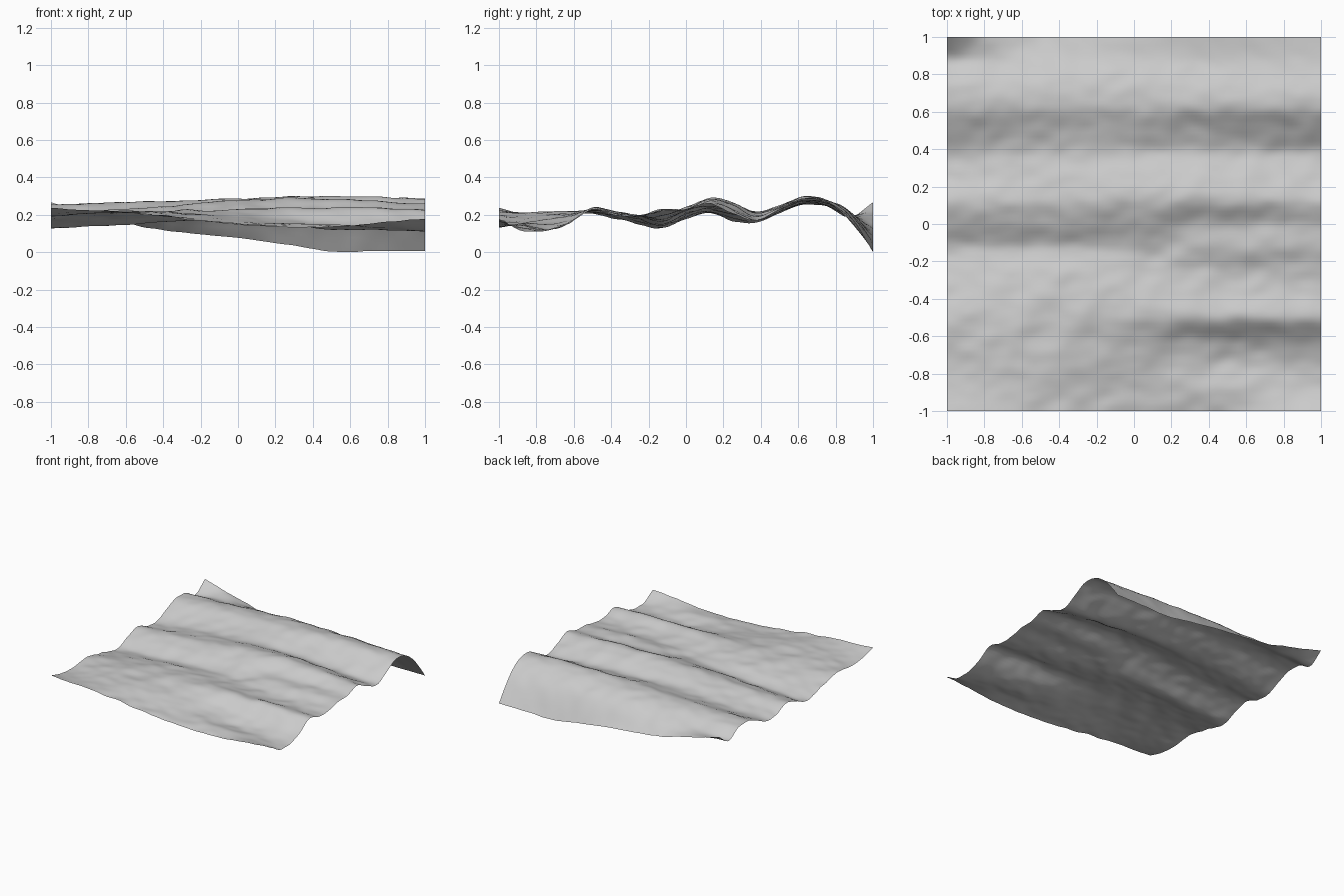
import bpy
import bmesh
from mathutils import Vector, noise

default_cube = bpy.data.objects.get("Cube")
if default_cube:
    bpy.data.objects.remove(default_cube, do_unlink=True)

# Five front-to-back sections, from the right edge (-x) to the left edge (+x),
# as heights in hundredths
SECTIONS = [
    [24, 21, 20, 21, 21, 18, 15, 13, 18, 21, 17, 16, 21, 26, 25, 19, 27],
    [21, 21, 22, 22, 22, 21, 19, 16, 21, 24, 22, 20, 23, 27, 26, 21, 14],
    [15, 16, 18, 20, 23, 22, 20, 19, 24, 28, 26, 22, 25, 29, 28, 22, 8],
    [14, 15, 13, 16, 24, 21, 20, 23, 23, 29, 26, 20, 24, 30, 28, 20, 1],
    [18, 12, 12, 16, 23, 20, 20, 23, 23, 26, 21, 17, 23, 29, 27, 17, 1],
]
CELLS = 90


def smooth_sample(values, position):
    """Catmull-Rom value on evenly spaced points, position from -1 to 1."""
    last = len(values) - 1
    along = (position + 1) / 2 * last
    i = max(0, min(int(along), last - 1))
    t = along - i
    b, c = values[i], values[i + 1]
    a = values[i - 1] if i > 0 else 2 * b - c
    d = values[i + 2] if i + 2 <= last else 2 * c - b
    return b + t / 2 * (c - a + t * (2 * a - 5 * b + 4 * c - d
                                     + t * (3 * (b - c) + d - a)))


def ripple(x, y):
    """Small wind ripples that run diagonally over the dunes."""
    across = Vector((5 * (x - y), 2 * (x + y), 0))
    fine = Vector((9 * x, 14 * y, 3))
    return 0.008 * noise.noise(across) + 0.006 * noise.noise(fine)


def dune_height(x, y):
    row = [smooth_sample(section, y) for section in SECTIONS]
    return smooth_sample(row, x) / 100 + ripple(x, y)


# Ground material
sand = bpy.data.materials.new("pale_grey")
sand.use_nodes = True
colour = (0.6, 0.6, 0.6, 1)
sand.diffuse_color = colour
sand.node_tree.nodes["Principled BSDF"].inputs["Base Color"].default_value = colour

# Rolling ground sheet, lowered or raised to rest on zero
bm = bmesh.new()
bmesh.ops.create_grid(bm, x_segments=CELLS, y_segments=CELLS, size=1)
for v in bm.verts:
    v.co.z = dune_height(v.co.x, v.co.y)
lowest = min(v.co.z for v in bm.verts)
for v in bm.verts:
    v.co.z -= lowest
for f in bm.faces:
    f.smooth = True
mesh = bpy.data.meshes.new("rolling_ground")
bm.to_mesh(mesh)
bm.free()
mesh.materials.append(sand)
ground = bpy.data.objects.new("rolling_ground", mesh)
bpy.context.collection.objects.link(ground)
